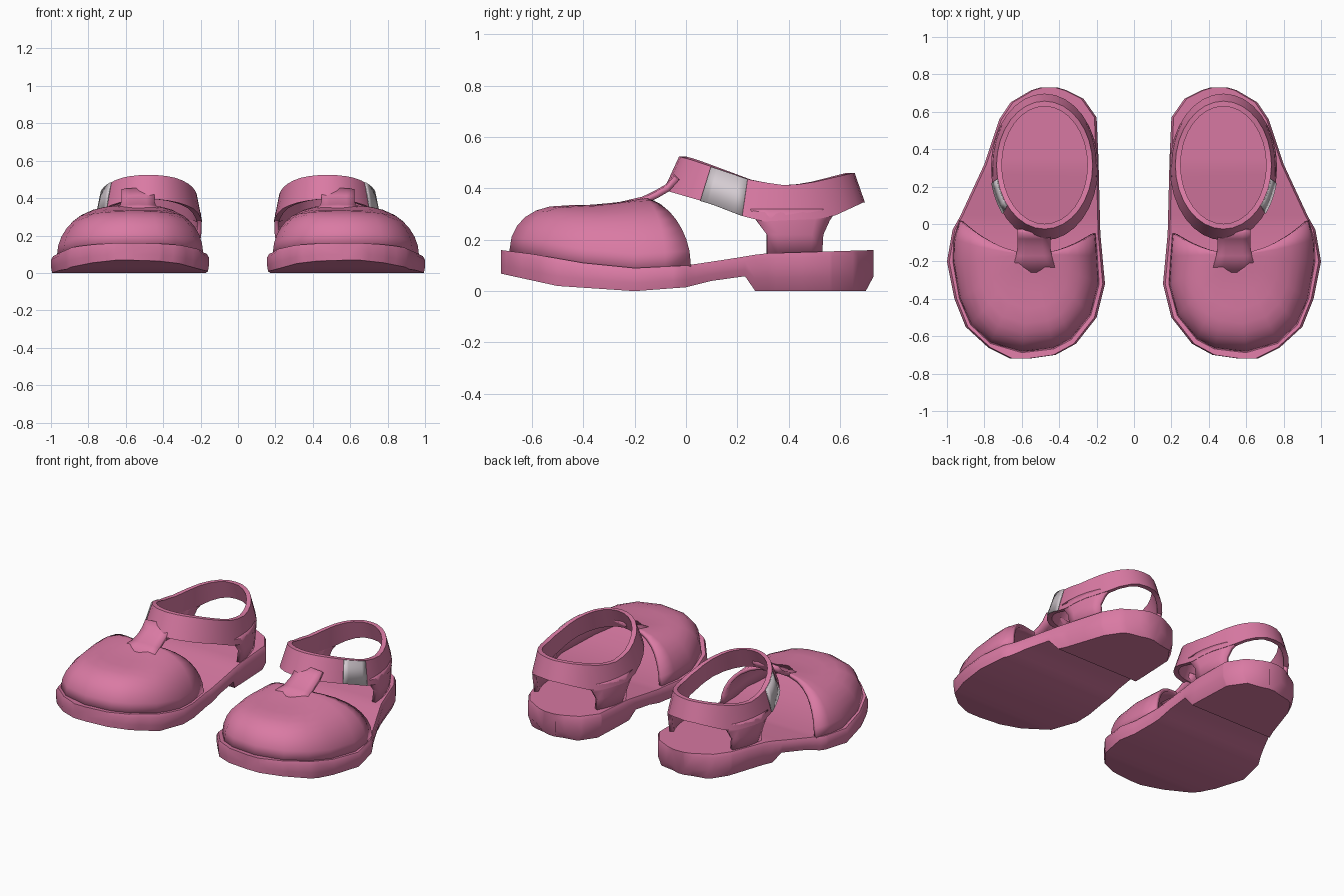
import bpy, bmesh, math

if "Cube" in bpy.data.objects:
    bpy.data.objects.remove(bpy.data.objects["Cube"])

def material(name, rgb):
    m = bpy.data.materials.new(name)
    m.diffuse_color = (*rgb, 1)
    m.use_nodes = True
    m.node_tree.nodes["Principled BSDF"].inputs["Base Color"].default_value = m.diffuse_color
    return m

PINK = material("rose_pink", (0.70, 0.195, 0.37))
GREY = material("light_grey", (0.66, 0.60, 0.64))

def lerp_table(table, v):
    if v <= table[0][0]:
        return table[0][1]
    for (a, fa), (b, fb) in zip(table, table[1:]):
        if v <= b:
            return fa + (fb - fa) * (v - a) / (b - a)
    return table[-1][1]

def loft(name, rows, mat, closed_row=False, closed_col=False, caps=False, thick=0, angle=40):
    """Skin a grid of points; mirror it to make the second shoe."""
    bm = bmesh.new()
    vs = [[bm.verts.new(p) for p in r] for r in rows]
    n, m = len(vs), len(vs[0])
    for i in range(n if closed_col else n - 1):
        for j in range(m if closed_row else m - 1):
            k, l = (i + 1) % n, (j + 1) % m
            bm.faces.new((vs[i][j], vs[i][l], vs[k][l], vs[k][j]))
    if caps:
        bm.faces.new(vs[0])
        bm.faces.new(vs[-1])
    bmesh.ops.remove_doubles(bm, verts=bm.verts, dist=0.0005)
    bmesh.ops.recalc_face_normals(bm, faces=bm.faces)
    # open sheets: make sure they face up / away from the foot
    if thick and sum(f.normal.z + 2 * f.normal.x * (f.calc_center_median().x - 0.48) for f in bm.faces) < 0:
        bmesh.ops.reverse_faces(bm, faces=bm.faces)
    me = bpy.data.meshes.new(name)
    bm.to_mesh(me)
    bm.free()
    me.materials.append(mat)
    ob = bpy.data.objects.new(name, me)
    bpy.context.collection.objects.link(ob)
    bpy.ops.object.select_all(action='DESELECT')
    ob.select_set(True)
    bpy.context.view_layer.objects.active = ob
    bpy.ops.object.shade_smooth_by_angle(angle=math.radians(angle))
    if thick:
        s = ob.modifiers.new("thickness", 'SOLIDIFY')
        s.thickness, s.offset = thick, -1
    mi = ob.modifiers.new("pair", 'MIRROR')
    mi.use_mirror_merge = False
    return ob

# Sole: outline edges and height profile along y
RIGHT = [(-.72, .66), (-.66, .78), (-.55, .90), (-.4, .96), (-.2, 1.0), (-.03, .97), (.04, .93),
         (.32, .80), (.56, .72), (.65, .66), (.715, .55), (.73, .50)]
LEFT = [(-.72, .56), (-.70, .42), (-.64, .31), (-.5, .20), (-.32, .155), (-.05, .18), (.35, .19),
        (.57, .20), (.67, .27), (.715, .36), (.73, .41)]
TOP = [(-.72, .16), (-.6, .145), (-.4, .11), (-.2, .09), (0, .10), (.2, .13), (.3, .147), (.73, .16)]
BOTTOM = [(-.72, .068), (-.5, .02), (-.2, 0), (0, .015), (.1, .04), (.23, .058), (.27, 0), (.73, 0)]
stations = sorted({y for t in (RIGHT, LEFT, BOTTOM) for y, _ in t} | {.15, .45, -.6, -.69})
rows = []
for y in stations:
    l, r = lerp_table(LEFT, y), lerp_table(RIGHT, y)
    zt, zb = lerp_table(TOP, y), lerp_table(BOTTOM, y)
    k = .025 if y > .25 else .006          # heel block tapers towards the floor
    yb = y - (.03 if y > .7 else 0)
    zm = zb + (zt - zb) * .35
    rows.append([(l + .012, y, zt), (r - .012, y, zt), (r, y, zt - .02), (r, y, zm),
                 (r - k, yb, zb), (l + k, yb, zb), (l, y, zm), (l, y, zt - .02)])
loft("sole", rows, PINK, closed_row=True, caps=True)

# Toe cap: dome of rays from the instep point to the sole edge
C = (.54, -.16)
EDGE = [(.935, .02), (.965, -.08), (.97, -.2), (.935, -.4), (.875, -.54), (.77, -.64), (.6, -.69),
        (.43, -.67), (.335, -.62), (.23, -.49), (.185, -.32), (.195, -.17), (.205, -.05)]
CREST = [(-.69, .335), (-.54, .34), (-.4, .335), (-.3, .34), (-.16, .362)]
rows = []
for ex, ey in EDGE:
    dx, dy = ex - C[0], ey - C[1]
    power = 3 + 3.5 * max(0, -dy / math.hypot(dx, dy)) ** 2
    base = lerp_table(TOP, ey) - .012
    row = []
    for s in (0, .2, .4, .55, .7, .8, .88, .94, .98, 1):
        y = C[1] + dy * (s ** 1.8 if dy > 0 else s)
        z = base + (lerp_table(CREST, y) - base) * math.sqrt(max(0, 1 - s ** power))
        row.append((C[0] + dx * s, y, z))
    rows.append(row)
loft("toe_cap", rows, PINK, thick=.022, angle=60)

# Ankle strap: flaring ring with sloping upper and lower edges
Z_UP = [(-.03, .525), (.02, .512), (.26, .43), (.4, .41), (.5, .425), (.65, .46)]
Z_LOW = [(-.09, .395), (.1, .34), (.28, .27), (.56, .285), (.69, .345)]

def strap(t, upper, off=0.0):
    cy, rx, ry, tab = (.315, .257, .342, Z_UP) if upper else (.305, .287, .392, Z_LOW)
    y = cy + ry * math.sin(t)
    return (.478 + (rx + off) * math.cos(t), cy + (ry + off) * math.sin(t), lerp_table(tab, y))

N = 32
rows = [[strap(t, True), strap(t, False), strap(t, False, -.03), strap(t, True, -.028)]
        for t in (2 * math.pi * i / N for i in range(N))]
loft("ankle_strap", rows, PINK, closed_row=True, closed_col=True)

# Side posts joining the strap to the sole
for side, name in ((1, "outer_post"), (-1, "inner_post")):
    rows = []
    for z, y0, y1, inset in ((.32, .25, .59, .008), (.275, .275, .56, .002), (.22, .315, .535, .004),
                             (.135, .315, .53, .014)):
        row = []
        for i in range(6):
            y = y0 + (y1 - y0) * i / 5
            x = .478 + side * (.287 * math.sqrt(1 - ((y - .305) / .392) ** 2) - inset)
            row.append((x, y, z))
        rows.append(row)
    loft(name, rows, PINK, thick=.025)

# Tongue between toe cap and strap
rows = [[(.535 + w * u, y, z - .006 * abs(u)) for u in (-1, -.5, 0, .5, 1)]
        for y, z, w in ((-.26, .347, .12), (-.17, .368, .095), (-.12, .392, .088),
                        (-.08, .415, .088), (-.045, .455, .088))]
loft("tongue", rows, PINK, thick=.025)

# Plain fastening patch on the outer side of the strap
rows = []
for i in range(6):
    t = -.68 + .46 * i / 5
    rows.append([strap(t, True, .005), strap(t, False, .005)])
loft("strap_patch", rows, GREY, thick=.006)
